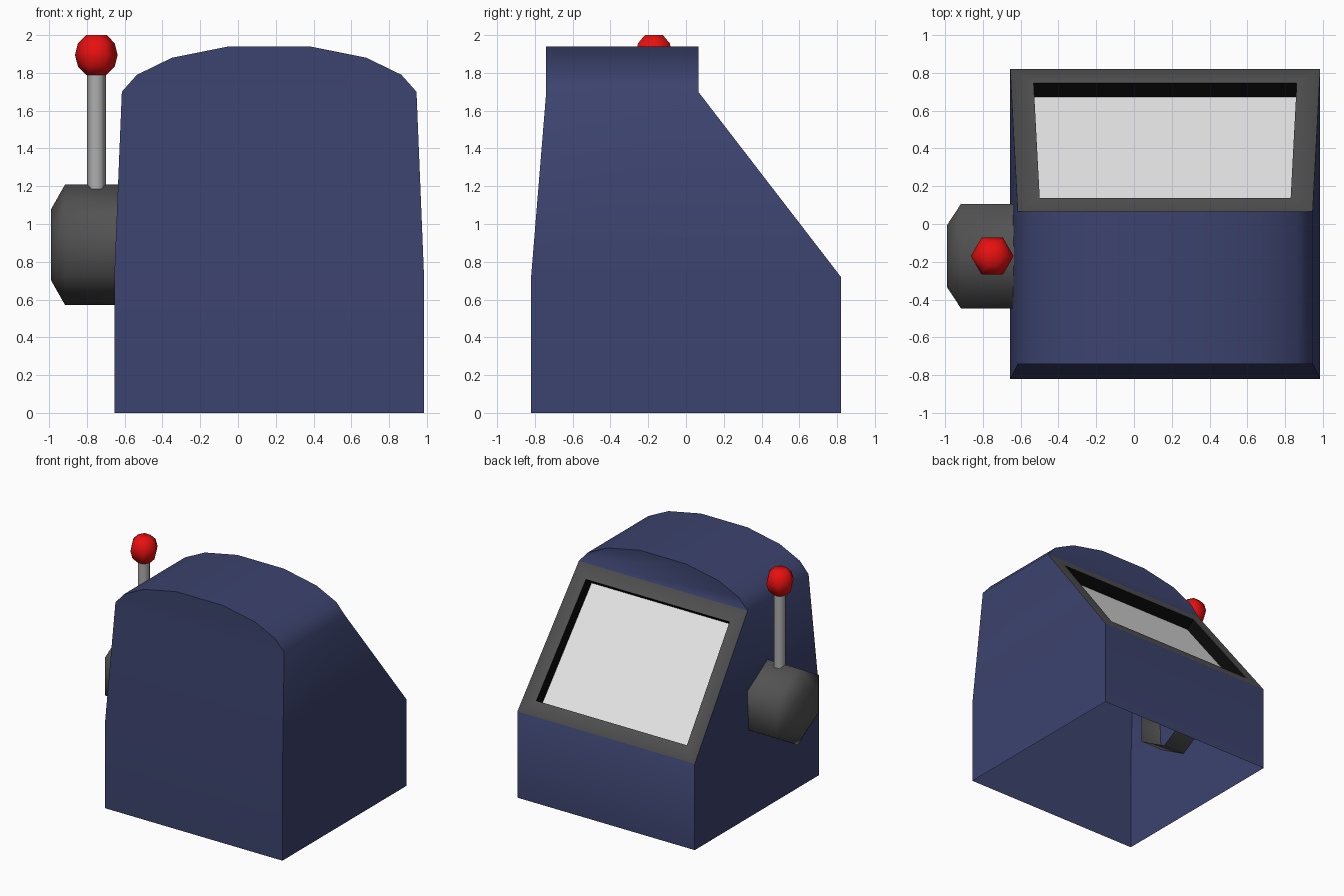
import bpy, bmesh, math
from mathutils import Vector

if "Cube" in bpy.data.objects:
    bpy.data.objects.remove(bpy.data.objects["Cube"])


def material(name, rgb):
    m = bpy.data.materials.new(name)
    m.diffuse_color = (*rgb, 1)
    m.use_nodes = True
    m.node_tree.nodes["Principled BSDF"].inputs["Base Color"].default_value = m.diffuse_color
    return m


navy = material("navy", (0.045, 0.056, 0.156))
grey = material("dark_grey", (0.085, 0.085, 0.085))
black = material("black", (0.003, 0.003, 0.003))
white = material("screen_white", (0.8, 0.8, 0.8))
steel = material("steel", (0.42, 0.42, 0.42))
red = material("red", (0.8, 0.005, 0.005))


def finish(bm, name, mats, angle):
    bmesh.ops.recalc_face_normals(bm, faces=bm.faces[:])
    for f in bm.faces:
        f.smooth = True
    me = bpy.data.meshes.new(name)
    bm.to_mesh(me)
    bm.free()
    for m in mats:
        me.materials.append(m)
    me.set_sharp_from_angle(angle=math.radians(angle))
    ob = bpy.data.objects.new(name, me)
    bpy.context.collection.objects.link(ob)
    return ob


def lathe(name, mat, rings, center, axis, cap_start=True, cap_end=True, n=6):
    """Rings of (position along axis, radius); corners start on +x (axis z) or +z (axis x)."""
    bm = bmesh.new()
    loops = []
    for t, r in rings:
        loop = []
        for i in range(n):
            a = math.tau * i / n
            u, v = r * math.cos(a), r * math.sin(a)
            p = Vector((u, v, t)) if axis == 'Z' else Vector((t, v, u))
            loop.append(bm.verts.new(p + Vector(center)))
        loops.append(loop)
    for a, b in zip(loops, loops[1:]):
        for i in range(n):
            j = (i + 1) % n
            bm.faces.new((a[i], a[j], b[j], b[i]))
    if cap_start:
        bm.faces.new(loops[0])
    if cap_end:
        bm.faces.new(loops[-1])
    return finish(bm, name, [mat], 70)


# cabinet: open-bottomed shell with arched top and sloped back panel
CX = 0.165
bm = bmesh.new()


def ring(half, y0, y1, z):
    return [bm.verts.new((CX + sx * half, y, z))
            for sx, y in ((-1, y0), (1, y0), (1, y1), (-1, y1))]


base = ring(0.82, -0.82, 0.82, 0)
waist = ring(0.82, -0.82, 0.82, 0.72)
shoulder = ring(0.78, -0.74, 0.065, 1.70)
panel = None
for lo, hi in ((base, waist), (waist, shoulder)):
    for i in range(4):
        j = (i + 1) % 4
        f = bm.faces.new((lo[i], lo[j], hi[j], hi[i]))
        if lo is waist and i == 2:
            panel = f

# arched roof
arc = [(-0.70, 1.79), (-0.515, 1.88), (-0.215, 1.94),
       (0.215, 1.94), (0.515, 1.88), (0.70, 1.79)]
front = [shoulder[0]] + [bm.verts.new((CX + x, -0.74, z)) for x, z in arc] + [shoulder[1]]
back = [shoulder[3]] + [bm.verts.new((CX + x, 0.065, z)) for x, z in arc] + [shoulder[2]]
for i in range(len(front) - 1):
    bm.faces.new((front[i], front[i + 1], back[i + 1], back[i]))
bm.faces.new(front)
bm.faces.new(back)
bmesh.ops.recalc_face_normals(bm, faces=bm.faces[:])

# recessed screen with frame
panel.normal_update()
n = panel.normal.copy()
if n.y < 0:
    n.negate()
frame = bmesh.ops.inset_region(bm, faces=[panel], thickness=0.12, use_even_offset=True)['faces']
for f in frame:
    f.material_index = 1
walls = bmesh.ops.inset_region(bm, faces=[panel], thickness=0.0001)['faces']
for f in walls:
    f.material_index = 2
panel.material_index = 3
for v in panel.verts:
    v.co -= n * 0.095
finish(bm, "cabinet", [navy, grey, black, white], 46)

# lever housing: tube pushed through the side wall, open inside
lathe("lever_housing", grey, [(-0.99, 0.188), (-0.915, 0.32), (-0.455, 0.32)],
      (0, -0.17, 0.89), 'X', cap_end=False)

# lever rod and knob
lathe("lever_rod", steel, [(1.05, 0.05), (1.84, 0.05)], (-0.75, -0.17, 0), 'Z')
lathe("lever_knob", red,
      [(1.79, 0.055), (1.833, 0.097), (1.895, 0.113), (1.957, 0.097), (2.0, 0.055)],
      (-0.75, -0.17, 0), 'Z')
